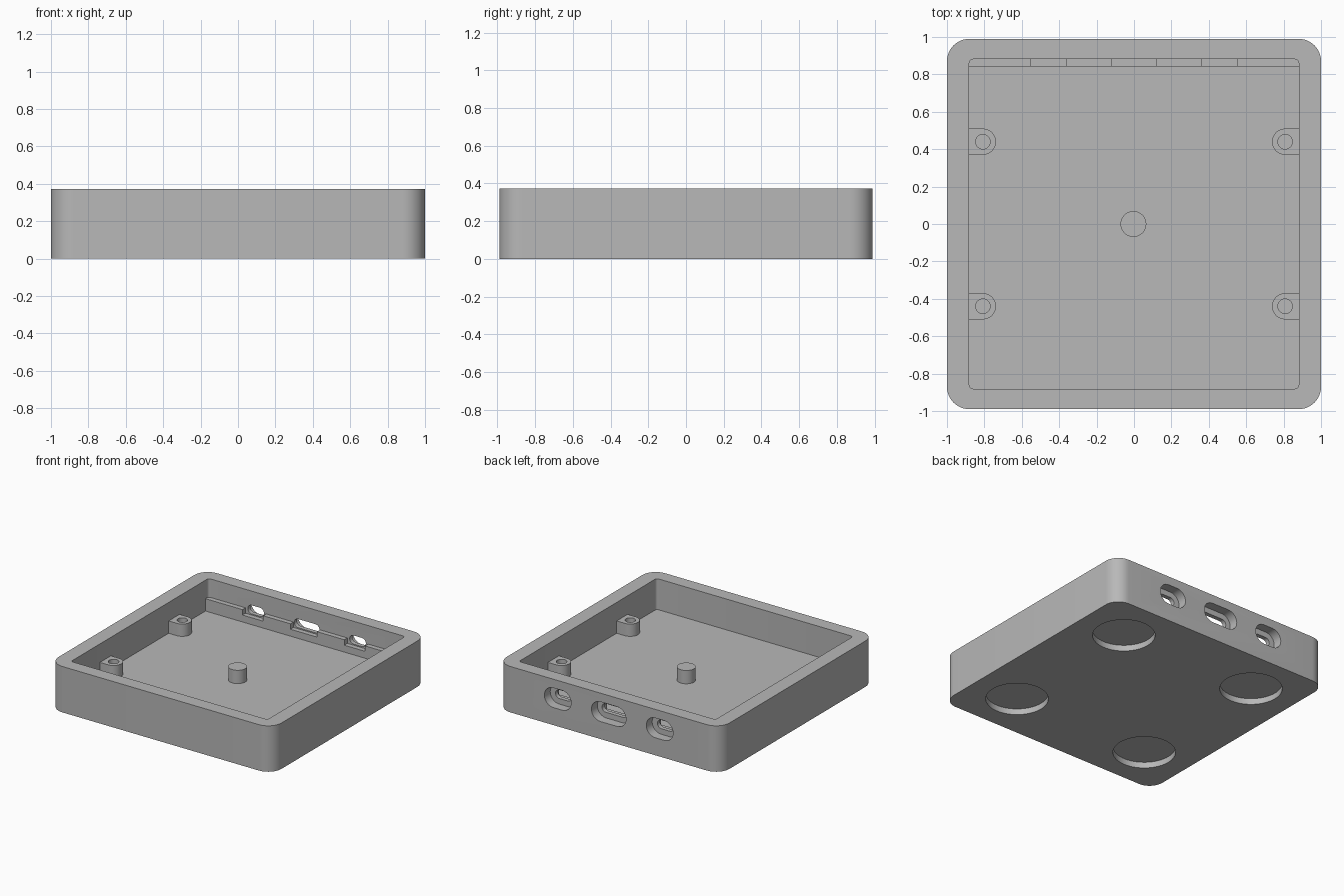
import bpy
import bmesh
from math import sin, cos, pi, radians

cube = bpy.data.objects.get("Cube")
if cube:
    bpy.data.objects.remove(cube, do_unlink=True)

GREY = bpy.data.materials.new("plain_grey")
GREY.use_nodes = True
COLOUR = (0.48, 0.48, 0.48, 1)
GREY.diffuse_color = COLOUR
GREY.node_tree.nodes["Principled BSDF"].inputs["Base Color"].default_value = COLOUR

# Main sizes
HEIGHT, FLOOR, REST = 0.372, 0.122, 0.222
HALF_X, HALF_Y, INNER = 1.0, 0.99, 0.881
PORT_Z = 0.222
PORTS = [(-0.457, 0.24, 0.145, 0.187), (0, 0.31, 0.225, 0.24), (0.457, 0.24, 0.145, 0.187)]


def rounded(cx, cy, w, h, r, seg=8):
    """Outline of a rounded rectangle, slot or circle."""
    pts = []
    for k, (sx, sy) in enumerate([(1, 1), (-1, 1), (-1, -1), (1, -1)]):
        for i in range(seg + 1):
            a = pi / 2 * (k + i / seg)
            pts.append((cx + sx * (w / 2 - r) + r * cos(a), cy + sy * (h / 2 - r) + r * sin(a)))
    return pts


def circle(cx, cy, r, seg=10):
    return rounded(cx, cy, 2 * r, 2 * r, r, seg)


def prism(name, outline, low, high, axis="Z"):
    """Extrude an outline along Z, or an x-z outline along Y."""
    bm = bmesh.new()
    place = (lambda a, b: (a, b, low)) if axis == "Z" else (lambda a, b: (a, low, b))
    verts = [bm.verts.new(place(a, b)) for a, b in outline]
    face = bm.faces.new(verts)
    bmesh.ops.remove_doubles(bm, verts=bm.verts[:], dist=0.0001)
    moved = bmesh.ops.extrude_face_region(bm, geom=bm.faces[:], use_keep_orig=True)["geom"]
    step = (0, 0, high - low) if axis == "Z" else (0, high - low, 0)
    bmesh.ops.translate(bm, vec=step, verts=[v for v in moved if isinstance(v, bmesh.types.BMVert)])
    bmesh.ops.recalc_face_normals(bm, faces=bm.faces[:])
    mesh = bpy.data.meshes.new(name)
    bm.to_mesh(mesh)
    bm.free()
    mesh.materials.append(GREY)
    obj = bpy.data.objects.new(name, mesh)
    bpy.context.collection.objects.link(obj)
    return obj


def cut(obj, cutters):
    """Subtract the cutters, bake the result and discard them."""
    for c in cutters:
        c.hide_render = True
        mod = obj.modifiers.new("cut", "BOOLEAN")
        mod.operation, mod.solver, mod.object = "DIFFERENCE", "EXACT", c
    bpy.context.view_layer.update()
    graph = bpy.context.evaluated_depsgraph_get()
    mesh = bpy.data.meshes.new_from_object(obj.evaluated_get(graph))
    obj.modifiers.clear()
    obj.data = mesh
    for c in cutters:
        bpy.data.objects.remove(c, do_unlink=True)


def smooth(obj):
    bpy.ops.object.select_all(action="DESELECT")
    obj.select_set(True)
    bpy.context.view_layer.objects.active = obj
    bpy.ops.object.shade_smooth_by_angle(angle=radians(30))


# Tray with its cavity, four round recesses underneath and the ports in the back wall
tray = prism("tray", rounded(0, 0, 2 * HALF_X, 2 * HALF_Y, 0.12, 10), 0, HEIGHT)
cutters = [prism("cavity", rounded(0, 0, 2 * INNER, 2 * INNER, 0.02, 4), FLOOR, HEIGHT + 0.1)]
for x in (-0.61, 0.61):
    for y in (-0.61, 0.61):
        cutters.append(prism("foot_recess", circle(x, y, 0.23, 16), -0.1, 0.048))
for x, outer_w, hole_w, notch_w in PORTS:
    cutters.append(prism("port_pocket", rounded(x, PORT_Z, outer_w, 0.16, 0.08), 0.915, 1.1, "Y"))
    cutters.append(prism("port_hole", rounded(x, PORT_Z, hole_w, 0.07, 0.035), 0.8, 0.95, "Y"))
cut(tray, cutters)
smooth(tray)

# Stepped ledge along the back wall, notched at each port
end = INNER + 0.005
top = [(-end, REST)]
for x, _, _, w in PORTS:
    left, right = x - w / 2, x + w / 2
    top += [(left, REST), (left, 0.178), (right, 0.178), (right, REST)]
top.append((end, REST))
ledge = prism("back_ledge", [(end, FLOOR - 0.01), (-end, FLOOR - 0.01)] + top, 0.842, INNER + 0.005, "Y")

# Screw posts growing out of the side walls
for side, side_name in ((-1, "right"), (1, "left")):
    for y, place_name in ((-0.44, "front"), (0.44, "back")):
        cx, r = 0.808, 0.07
        arc = [pi / 2 + pi * i / 16 for i in range(17)]
        outline = [(side * (cx + r * cos(a)), y + r * sin(a)) for a in arc]
        outline += [(side * (INNER + 0.02), y - r), (side * (INNER + 0.02), y + r)]
        post = prism(f"{place_name}_{side_name}_post", outline, FLOOR - 0.01, REST)
        cut(post, [prism("screw_hole", circle(side * cx, y, 0.039, 6), FLOOR + 0.005, REST + 0.1)])
        smooth(post)

# Central support pin
smooth(prism("centre_pin", circle(-0.003, 0, 0.069), FLOOR - 0.01, 0.23))
